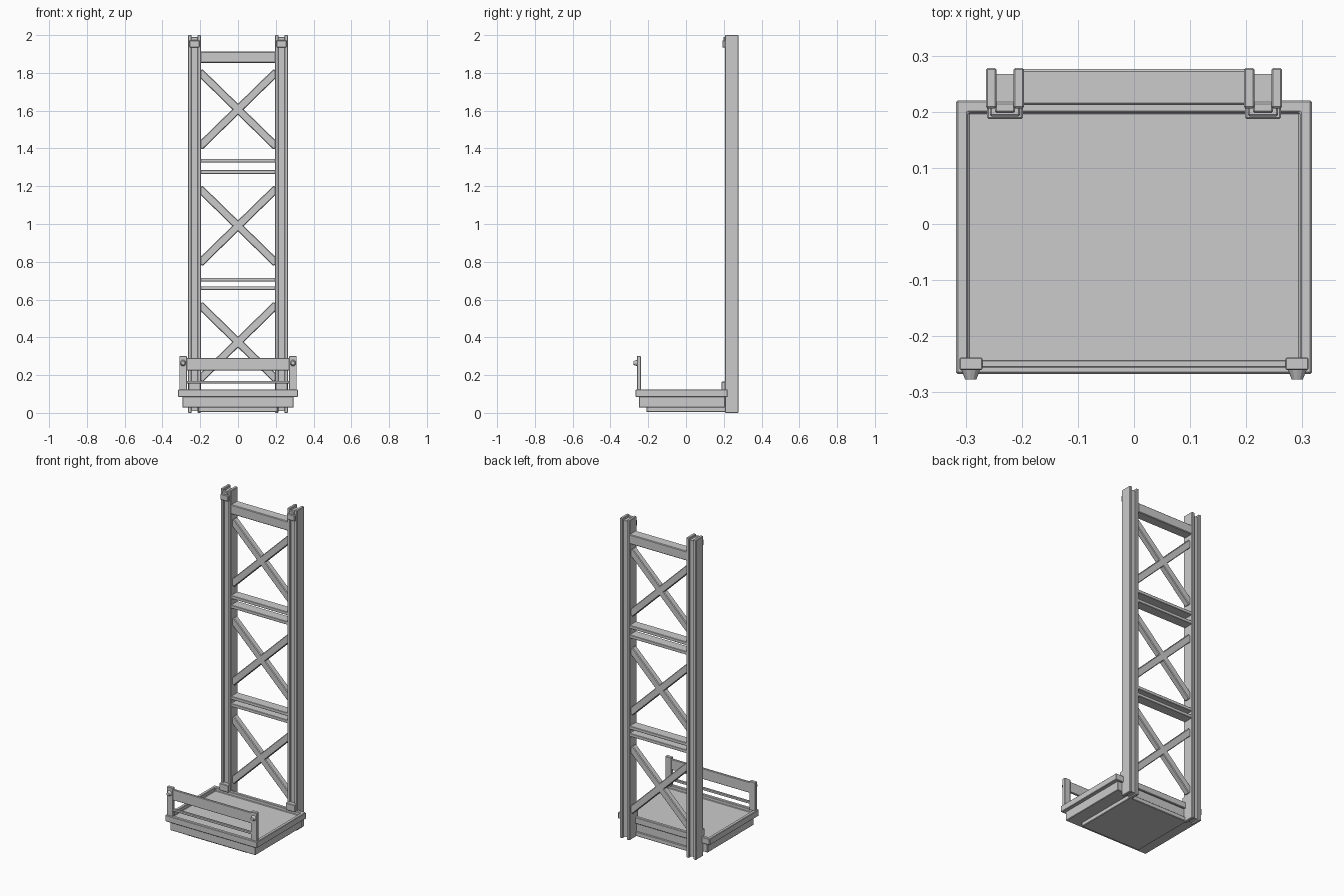
import bpy, bmesh, math
from mathutils import Matrix, Vector

if "Cube" in bpy.data.objects:
    bpy.data.objects.remove(bpy.data.objects["Cube"])


def finish(bm, name, bevel):
    mesh = bpy.data.meshes.new(name)
    bmesh.ops.recalc_face_normals(bm, faces=bm.faces)
    bm.to_mesh(mesh)
    bm.free()
    ob = bpy.data.objects.new(name, mesh)
    bpy.context.collection.objects.link(ob)
    if bevel:
        m = ob.modifiers.new("bevel", 'BEVEL')
        m.width = bevel
        m.segments = 1
    return ob


def box(name, x, y, z, bevel=0.003, tilt=0.0):
    """Box from (min, max) ranges, optionally turned about y."""
    lo, hi = Vector((x[0], y[0], z[0])), Vector((x[1], y[1], z[1]))
    bm = bmesh.new()
    bmesh.ops.create_cube(bm, size=1.0)
    bm.transform(Matrix.Translation((lo + hi) / 2) @ Matrix.Rotation(tilt, 4, 'Y')
                 @ Matrix.Diagonal((*(hi - lo), 1)))
    return finish(bm, name, bevel)


def both(name, x, y, z, bevel=0.003):
    """Box and its mirror image across x = 0."""
    box(name + "_right", x, y, z, bevel)
    box(name + "_left", (-x[1], -x[0]), y, z, bevel)


# Mast columns: two flanges joined by a recessed web
both("outer_flange", (0.245, 0.264), (0.206, 0.278), (0, 2))
both("inner_flange", (0.196, 0.215), (0.206, 0.278), (0, 2))
both("column_web", (0.214, 0.246), (0.215, 0.267), (0.01, 1.985), 0)

# Guide blocks at the ends of the columns
both("top_guide", (0.203, 0.257), (0.192, 0.217), (1.935, 1.972))
both("top_guide_cap", (0.212, 0.248), (0.198, 0.217), (1.97, 1.99))
both("bottom_guide", (0.198, 0.262), (0.187, 0.217), (0.12, 0.165))

# Cross bars between the columns
box("top_crossbar", (-0.2, 0.2), (0.212, 0.276), (1.853, 1.912), 0.004)
for i, z in enumerate((1.335, 1.275, 0.705, 0.66)):
    box(f"crossbar_{i}", (-0.2, 0.2), (0.212, 0.276), (z - 0.01, z + 0.01), 0.002)

# X braces, ends hidden against the columns
for i, z in enumerate((1.607, 0.99, 0.375)):
    for side, s in (("rising", -1), ("falling", 1)):
        box(f"brace_{side}_{i}", (-0.284, 0.284), (0.225, 0.262),
            (z - 0.021, z + 0.021), 0.004, s * math.atan2(0.39, 0.4))

# Platform: lower plate, body and rim
box("bottom_plate", (-0.21, 0.21), (-0.21, 0.215), (0.004, 0.032))
box("platform_body", (-0.295, 0.295), (-0.25, 0.208), (0.028, 0.088))

# Rim with a sunken floor
bm = bmesh.new()
bmesh.ops.create_cube(bm, size=1.0)
bm.transform(Matrix.Translation((0, -0.0235, 0.104)) @ Matrix.Diagonal((0.634, 0.487, 0.04, 1)))
top = max(bm.faces, key=lambda f: f.calc_center_median().z)
bmesh.ops.inset_region(bm, faces=[top], thickness=0.03)
inner = bmesh.ops.extrude_discrete_faces(bm, faces=[top])["faces"][0]
bmesh.ops.translate(bm, verts=inner.verts, vec=(0, 0, -0.022))
finish(bm, "platform_rim", 0.003)

# Front guard rail with knobs
both("rail_post", (0.27, 0.311), (-0.26, -0.238), (0.12, 0.30), 0.002)
box("upper_rail", (-0.275, 0.275), (-0.256, -0.242), (0.224, 0.29), 0.002)
box("lower_rail", (-0.275, 0.275), (-0.256, -0.242), (0.155, 0.17), 0.002)
for side, s in (("left", -1), ("right", 1)):
    bm = bmesh.new()
    bmesh.ops.create_cone(bm, cap_ends=True, segments=12, radius1=0.017,
                          radius2=0.01, depth=0.018)
    bm.transform(Matrix.Translation((s * 0.291, -0.268, 0.264)) @ Matrix.Rotation(math.pi / 2, 4, 'X'))
    finish(bm, "rail_knob_" + side, 0)
